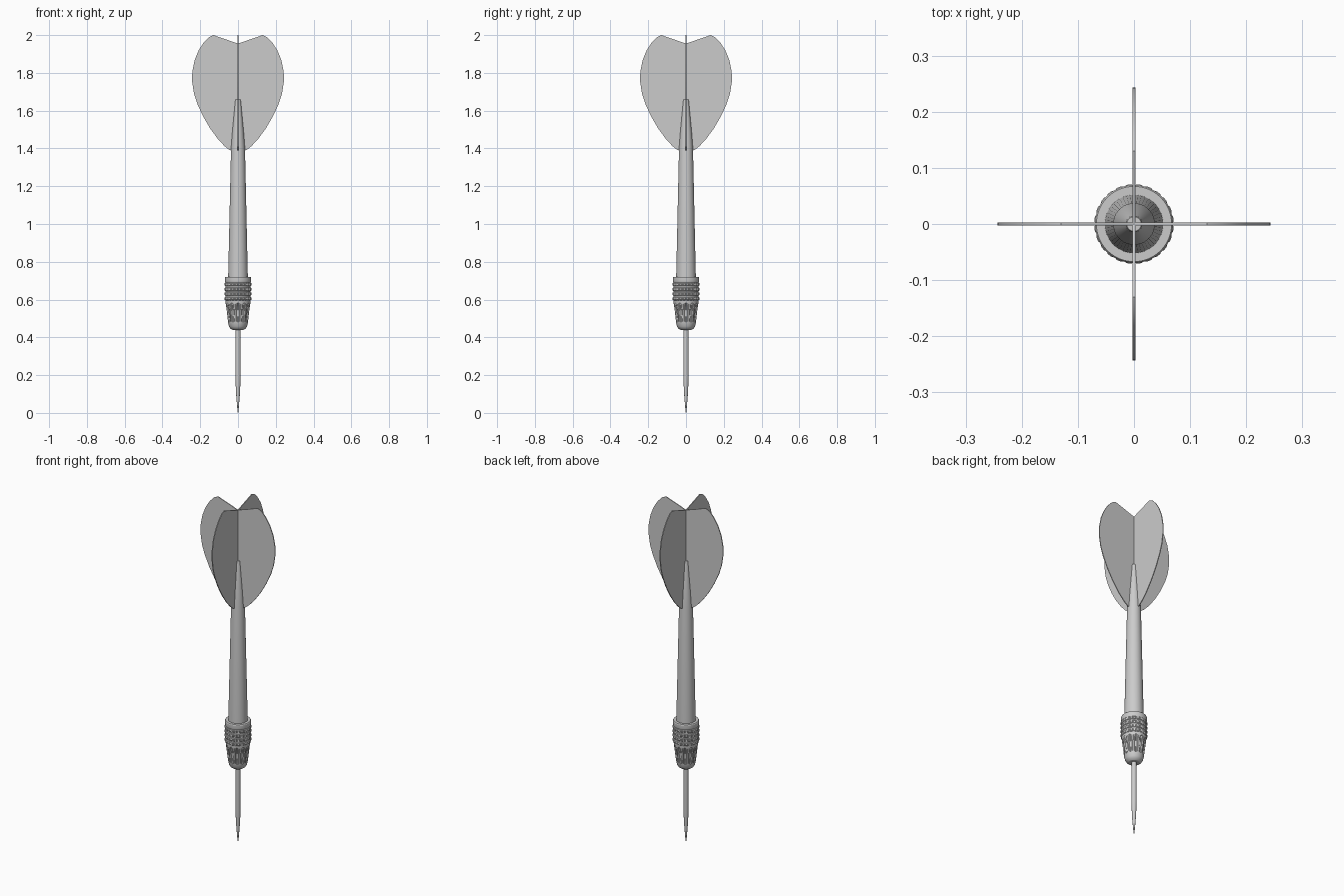
import bpy, bmesh, math

if "Cube" in bpy.data.objects:
    bpy.data.objects.remove(bpy.data.objects["Cube"])


def finish(name, bm, angle=30):
    bmesh.ops.recalc_face_normals(bm, faces=bm.faces)
    me = bpy.data.meshes.new(name)
    bm.to_mesh(me)
    bm.free()
    ob = bpy.data.objects.new(name, me)
    bpy.context.collection.objects.link(ob)
    bpy.ops.object.select_all(action='DESELECT')
    ob.select_set(True)
    bpy.context.view_layer.objects.active = ob
    bpy.ops.object.shade_smooth_by_angle(angle=math.radians(angle))
    return ob


def lathe(name, profile, n=48, carve=None):
    """Closed turned solid; carve(row, segment) gives a depth to cut."""
    bm = bmesh.new()
    rings = []
    for row, (r, z) in enumerate(profile):
        ring = []
        for i in range(n):
            a = 2 * math.pi * i / n
            q = r - (carve(row, i) if carve else 0)
            ring.append(bm.verts.new((q * math.cos(a), q * math.sin(a), z)))
        rings.append(ring)
    for lo, hi in zip(rings, rings[1:]):
        for i in range(n):
            j = (i + 1) % n
            bm.faces.new((lo[i], lo[j], hi[j], hi[i]))
    bm.faces.new(rings[0][::-1])
    bm.faces.new(rings[-1])
    return finish(name, bm)


# Steel point
lathe("point", [(0.001, 0), (0.004, 0.025), (0.009, 0.085),
                (0.012, 0.14), (0.014, 0.2), (0.014, 0.46)], 24)

# Grip barrel: fluted nose followed by knurled rings
profile = [(0.014, 0.44), (0.03, 0.44), (0.04, 0.446), (0.048, 0.458),
           (0.053, 0.48), (0.0535, 0.484), (0.057, 0.51), (0.061, 0.545),
           (0.065, 0.577), (0.0655, 0.582), (0.066, 0.59)]
flute_rows = {5: 1, 6: 3, 7: 3, 8: 1}
knurl_rows = set()
for z in (0.605, 0.63, 0.655, 0.68):
    profile.append((0.067, z - 0.009))
    knurl_rows |= {len(profile), len(profile) + 1}
    profile += [(0.071, z - 0.006), (0.071, z + 0.006), (0.067, z + 0.009)]
profile += [(0.0685, 0.694), (0.0695, 0.698), (0.0695, 0.716),
            (0.067, 0.72), (0.045, 0.72)]


def grip(row, i):
    if row in flute_rows:
        k = i % 8
        return 0.006 if min(k, 8 - k) <= flute_rows[row] - 1 else 0
    return 0.0035 if row in knurl_rows and i % 4 == 0 else 0


lathe("barrel", profile, 96, grip)

# Tapered shaft
lathe("shaft", [(0.052, 0.70), (0.052, 0.72), (0.037, 1.40),
                (0.031, 1.48), (0.015, 1.65), (0.013, 1.66)])

# Four flights, each a thin curved plate
outline = [(0, 1.955), (0.13, 2.0), (0.155, 1.988), (0.182, 1.96),
           (0.208, 1.92), (0.23, 1.867), (0.242, 1.805), (0.243, 1.755),
           (0.233, 1.69), (0.215, 1.635), (0.185, 1.57), (0.147, 1.505),
           (0.105, 1.448), (0.07, 1.411), (0.047, 1.393), (0.034, 1.388), (0, 1.388)]
T = 0.0025
for k, name in enumerate(("right", "back", "left", "front")):
    bm = bmesh.new()
    face = bm.faces.new([bm.verts.new((x, -T, z)) for x, z in outline])
    ext = bmesh.ops.extrude_face_region(bm, geom=[face], use_keep_orig=True)
    for v in ext["geom"]:
        if isinstance(v, bmesh.types.BMVert):
            v.co.y = T
    c, s = ((1, 0), (0, 1), (-1, 0), (0, -1))[k]
    for v in bm.verts:
        x, y = v.co.x, v.co.y
        v.co.x, v.co.y = c * x - s * y, s * x + c * y
    finish("flight_" + name, bm)
